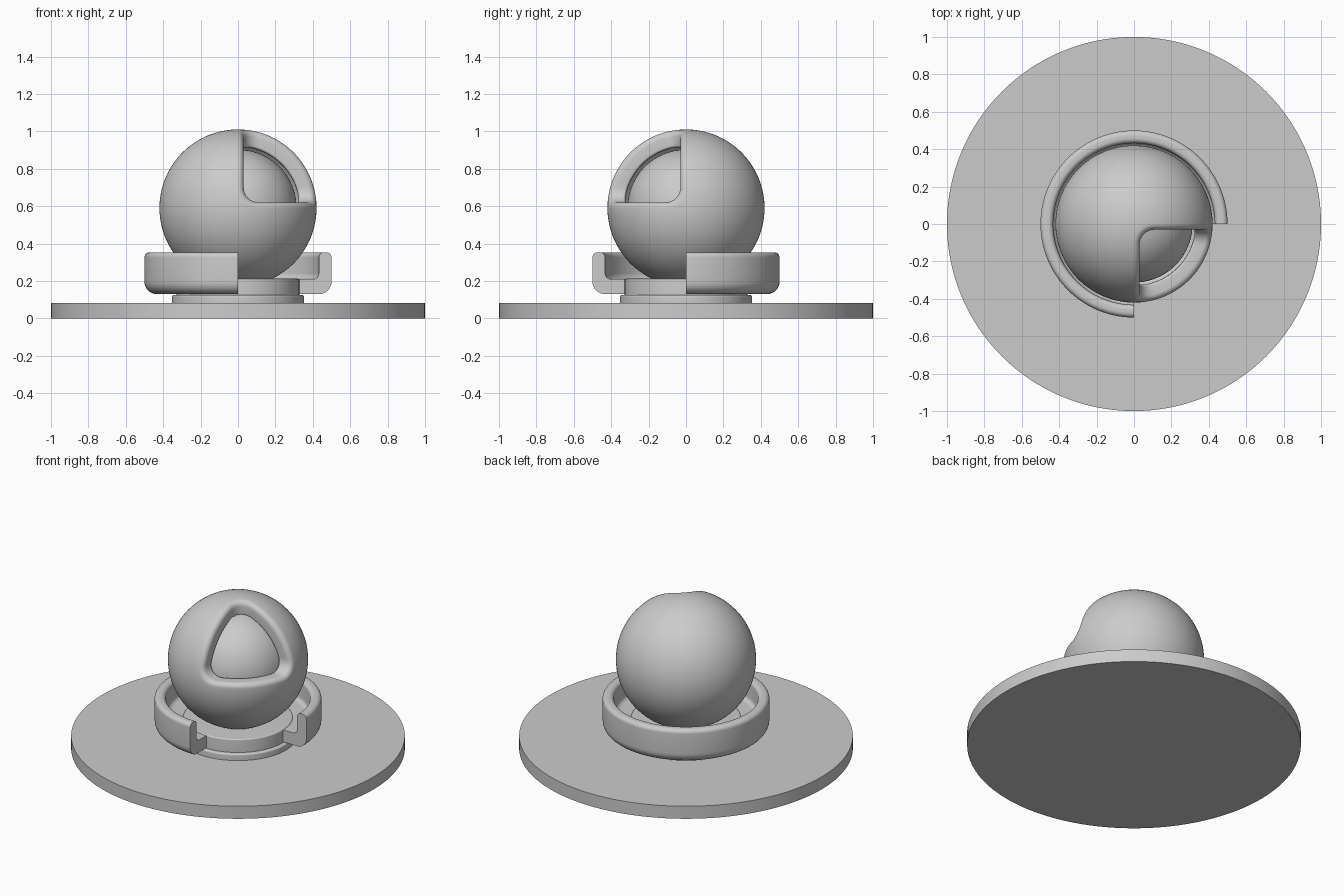
import bpy, bmesh, math
from mathutils import Vector

if "Cube" in bpy.data.objects:
    bpy.data.objects.remove(bpy.data.objects["Cube"])

CENTER_Z = 0.59


def finish(name, bm, angle=35):
    bmesh.ops.remove_doubles(bm, verts=bm.verts, dist=1e-5)
    bmesh.ops.recalc_face_normals(bm, faces=bm.faces)
    me = bpy.data.meshes.new(name)
    bm.to_mesh(me)
    bm.free()
    ob = bpy.data.objects.new(name, me)
    bpy.context.collection.objects.link(ob)
    bpy.ops.object.select_all(action='DESELECT')
    ob.select_set(True)
    bpy.context.view_layer.objects.active = ob
    bpy.ops.object.shade_smooth_by_angle(angle=math.radians(angle))
    return ob


def rounded(points, steps=8):
    """Closed profile from (radius, z, corner radius) points."""
    out = []
    for i, (x, z, r) in enumerate(points):
        p = Vector((x, z))
        if r == 0:
            out.append(p)
            continue
        u = (Vector(points[i - 1][:2]) - p).normalized()
        v = (Vector(points[(i + 1) % len(points)][:2]) - p).normalized()
        for k in range(steps + 1):
            t = math.pi / 2 * k / steps
            out.append(p + u * r * (1 - math.sin(t)) + v * r * (1 - math.cos(t)))
    return out


def lathe(name, points, sweep=360, segments=160):
    """Turn a closed profile around z; a partial sweep gets end caps."""
    bm = bmesh.new()
    profile = rounded(points)
    full = sweep == 360
    rings = []
    for i in range(segments + (0 if full else 1)):
        a = math.radians(sweep) * i / segments
        rings.append([bm.verts.new((p.x * math.cos(a), p.x * math.sin(a), p.y))
                      for p in profile])
    n = len(profile)
    for i in range(segments):
        a, b = rings[i], rings[(i + 1) % len(rings)]
        for j in range(n):
            k = (j + 1) % n
            if profile[j].x < 1e-6 and profile[k].x < 1e-6:
                continue
            bm.faces.new((a[j], b[j], b[k], a[k]))
    if not full:
        bm.faces.new(rings[0])
        bm.faces.new(rings[-1])
    bmesh.ops.dissolve_degenerate(bm, dist=1e-6, edges=bm.edges)
    return finish(name, bm)


# Ground disc
lathe("base_disc", [(0, 0, 0), (1, 0, 0), (1, 0.083, 0), (0, 0.083, 0)])

# Stepped pedestal under the ball
lathe("pedestal", [(0, 0.08, 0), (0.353, 0.08, 0), (0.353, 0.125, 0.01),
                   (0.328, 0.125, 0), (0.328, 0.212, 0.008), (0, 0.212, 0)])

# Three-quarter collar with a J-shaped section
lathe("collar", [(0.325, 0.13, 0.012), (0.5, 0.13, 0.065), (0.5, 0.353, 0.027),
                 (0.432, 0.353, 0.027), (0.432, 0.21, 0.03), (0.325, 0.21, 0.008)],
      sweep=270, segments=120)

# Outer shell: rows of loops around a rounded opening in one octant
R, R_IN, WALL, LIP, LIP_IN, CORNER = 0.42, 0.33, 0.03, 0.03, 0.015, 0.11
axis = Vector((1, 1, 1)).normalized()
side = Vector((1, -1, 0)).normalized()
other = axis.cross(side)


def direction(theta, phi):
    return axis * math.cos(theta) + (side * math.cos(phi) + other * math.sin(phi)) * math.sin(theta)


def depth(p):
    """Distance inside the rounded octant."""
    return CORNER - Vector([max(CORNER - c, 0) for c in p]).length


def solve(rho, s, phi):
    lo, hi = 0.0, 2.0
    for _ in range(28):
        mid = (lo + hi) / 2
        if depth(direction(mid, phi) * rho) > s:
            lo = mid
        else:
            hi = mid
    return lo


section = [(R_IN, -0.03)]
for k in range(7):
    t = math.pi / 2 * (1 - k / 6)
    section.append((R_IN + LIP_IN * (1 - math.sin(t)), WALL - LIP_IN * (1 - math.cos(t))))
for k in range(9):
    t = math.pi / 2 * (1 - k / 8)
    section.append((R - LIP + LIP * math.cos(t), WALL - LIP + LIP * math.sin(t)))

bm = bmesh.new()
COLS, ROWS = 180, 64
columns = []
for c in range(COLS):
    phi = 2 * math.pi * c / COLS
    path = [(rho, solve(rho, s, phi)) for rho, s in section]
    start = path[-1][1]
    path += [(R, start + (math.pi - start) * k / ROWS) for k in range(1, ROWS + 1)]
    col = []
    for rho, theta in path:
        p = direction(theta, phi) * rho
        col.append(bm.verts.new((p.x, -p.y, p.z + CENTER_Z)))
    columns.append(col)
for c in range(COLS):
    a, b = columns[c], columns[(c + 1) % COLS]
    for j in range(len(a) - 1):
        bm.faces.new((a[j], b[j], b[j + 1], a[j + 1]))
finish("ball_shell", bm, 60)

# Inner ball seen through the opening
bm = bmesh.new()
bmesh.ops.create_uvsphere(bm, u_segments=96, v_segments=48, radius=0.313)
bmesh.ops.translate(bm, verts=bm.verts, vec=(0, 0, CENTER_Z))
finish("inner_ball", bm)
